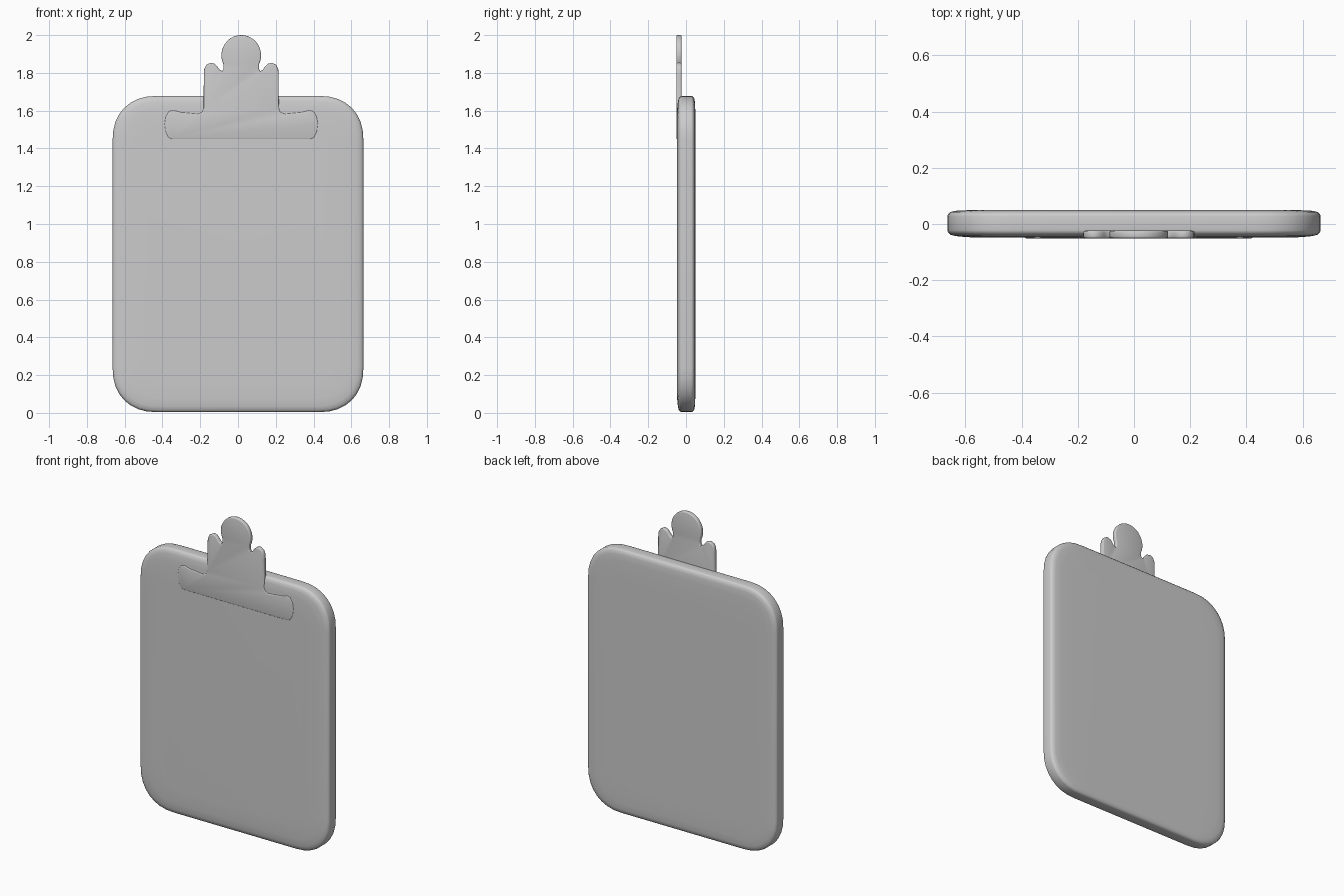
import bpy, bmesh, math

if "Cube" in bpy.data.objects:
    bpy.data.objects.remove(bpy.data.objects["Cube"])


def finish(bm, name, angle):
    bmesh.ops.recalc_face_normals(bm, faces=bm.faces[:])
    mesh = bpy.data.meshes.new(name)
    bm.to_mesh(mesh)
    bm.free()
    obj = bpy.data.objects.new(name, mesh)
    bpy.context.collection.objects.link(obj)
    bpy.ops.object.select_all(action='DESELECT')
    obj.select_set(True)
    bpy.context.view_layer.objects.active = obj
    bpy.ops.object.shade_smooth_by_angle(angle=math.radians(angle))
    return obj


def rounded_outline(hx, hz, r, steps=8, power=2.25):
    """Rectangle with soft superelliptic corners, centred on the origin."""
    quarter = []
    for i in range(steps + 1):
        a = math.pi / 2 * i / steps
        c, s = max(math.cos(a), 0.0), max(math.sin(a), 0.0)
        quarter.append((hx - r + r * c ** (2 / power), hz - r + r * s ** (2 / power)))
    left = [(-x, z) for x, z in reversed(quarter)]
    top = quarter + left
    return top + [(-x, -z) for x, z in top]


# Board: rounded slab with softly domed faces, lofted from front to back
bm = bmesh.new()
rings = []
for inset, y in [(0.16, -0.0485), (0.07, -0.047), (0.03, -0.043), (0.011, -0.038),
                 (0.002, -0.030), (0, -0.022), (0, 0.028), (0.002, 0.035),
                 (0.011, 0.043), (0.03, 0.047), (0.07, 0.049), (0.16, 0.05)]:
    pts = rounded_outline(0.664 - inset, 0.837 - inset, 0.235 - inset * 0.6)
    rings.append([bm.verts.new((x, y, z + 0.841)) for x, z in pts])
for a, b in zip(rings, rings[1:]):
    for i in range(len(a)):
        j = (i + 1) % len(a)
        bm.faces.new((a[i], a[j], b[j], b[i]))
bm.faces.new(rings[0])
bm.faces.new(rings[-1])
finish(bm, "board", 50)

# Clip: mirrored half profile with bar, riser, side ears and round tab
CX = 0.017
half = [(0.365, 1.447), (0.387, 1.457), (0.402, 1.49), (0.407, 1.53), (0.400, 1.57),
        (0.383, 1.597), (0.36, 1.603), (0.32, 1.592), (0.23, 1.583), (0.207, 1.592),
        (0.199, 1.615), (0.198, 1.79), (0.196, 1.82), (0.185, 1.842), (0.163, 1.854),
        (0.14, 1.848), (0.124, 1.83), (0.113, 1.815), (0.101, 1.81), (0.094, 1.82)]
for i in range(12):
    a = math.radians(-25 + 115 * i / 12)
    half.append((0.105 * math.cos(a), 1.893 + 0.107 * math.sin(a)))
outline = half + [(0, 2.0)] + [(-x, z) for x, z in reversed(half)]
bm = bmesh.new()
face = bm.faces.new([bm.verts.new((x + CX, -0.051, z)) for x, z in outline])
ext = bmesh.ops.extrude_face_region(bm, geom=[face])
for v in ext["geom"]:
    if isinstance(v, bmesh.types.BMVert):
        v.co.y = -0.024
rims = [e for e in bm.edges if abs(e.verts[0].co.y - e.verts[1].co.y) < 1e-5]
bmesh.ops.bevel(bm, geom=rims, offset=0.007, segments=3, profile=0.5, affect='EDGES')
finish(bm, "clip", 50)
